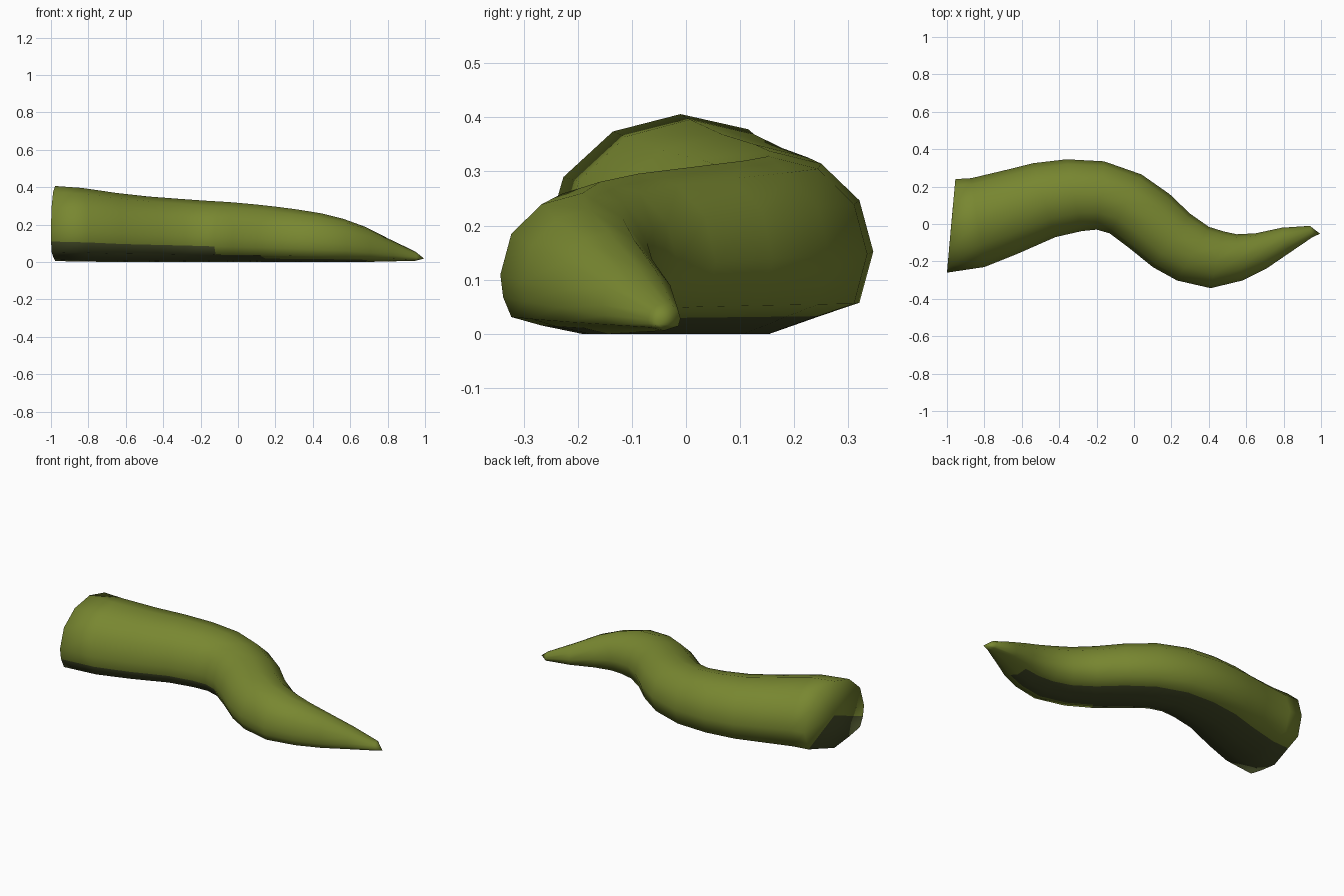
import bpy, bmesh
from mathutils import Vector

if "Cube" in bpy.data.objects:
    bpy.data.objects.remove(bpy.data.objects["Cube"])


def material(name, color):
    m = bpy.data.materials.new(name)
    m.diffuse_color = (*color, 1)
    m.use_nodes = True
    m.node_tree.nodes["Principled BSDF"].inputs["Base Color"].default_value = m.diffuse_color
    return m


skin = material("olive_green", (0.188, 0.242, 0.030))
belly = material("dark_olive", (0.060, 0.073, 0.022))

# stations along the tail: back edge x, y / front edge x, y / bottom z / top z
RINGS = [
    (-0.955, 0.24, -1.00, -0.26, 0.005, 0.406),
    (-0.87, 0.245, -0.80, -0.23, 0.002, 0.396),
    (-0.68, 0.29, -0.62, -0.158, 0, 0.369),
    (-0.54, 0.325, -0.42, -0.07, 0, 0.350),
    (-0.36, 0.346, -0.28, -0.038, 0, 0.338),
    (-0.16, 0.335, -0.20, -0.03, 0, 0.328),
    (0.04, 0.265, -0.13, -0.05, 0, 0.320),
    (0.19, 0.16, -0.03, -0.125, 0, 0.309),
    (0.30, 0.055, 0.10, -0.23, 0, 0.296),
    (0.40, -0.015, 0.23, -0.302, 0, 0.281),
    (0.48, -0.04, 0.41, -0.343, 0, 0.260),
    (0.55, -0.055, 0.58, -0.302, 0, 0.230),
    (0.65, -0.05, 0.71, -0.237, 0, 0.188),
    (0.79, -0.02, 0.83, -0.155, 0.003, 0.122),
    (0.94, -0.01, 0.955, -0.07, 0.006, 0.056),
]

# cross-section with a shallow keel: across, up
SECTION = [(0, 1), (0.5, 0.93), (0.866, 0.73), (1, 0.45), (0.866, 0.17), (0.5, 0.10),
           (0, 0), (-0.5, 0.06), (-0.866, 0.12), (-0.965, 0.26), (-1, 0.42),
           (-0.866, 0.71), (-0.5, 0.92)]

# dark underside: section side -> number of segments painted from the root
DARK = {5: 12, 6: 12, 7: 8, 8: 6}

# tail: rings bridged from the root to the tip
bm = bmesh.new()
loops = []
for bx, by, fx, fy, z0, z1 in RINGS:
    back, front = Vector((bx, by, 0)), Vector((fx, fy, 0))
    mid, half = (back + front) / 2, (back - front) / 2
    loops.append([bm.verts.new(mid + half * u + Vector((0, 0, z0 + (z1 - z0) * v)))
                  for u, v in SECTION])

n = len(SECTION)
for i, (a, b) in enumerate(zip(loops, loops[1:])):
    for k in range(n):
        m = (k + 1) % n
        face = bm.faces.new((a[k], a[m], b[m], b[k]))
        face.material_index = 1 if i < DARK.get(k, 0) else 0

# root cap (fan with a dark lower part) and pointed tip
root = bm.verts.new((-0.978, -0.01, 0.2))
tip = bm.verts.new((0.995, -0.052, 0.018))
for k in range(n):
    m = (k + 1) % n
    cap = bm.faces.new((loops[0][k], root, loops[0][m]))
    cap.material_index = 1 if 4 <= k <= 8 else 0
    bm.faces.new((loops[-1][k], loops[-1][m], tip))

bmesh.ops.recalc_face_normals(bm, faces=bm.faces)
for f in bm.faces:
    f.smooth = True

mesh = bpy.data.meshes.new("tail")
bm.to_mesh(mesh)
bm.free()
mesh.materials.append(skin)
mesh.materials.append(belly)
tail = bpy.data.objects.new("tail", mesh)
bpy.context.collection.objects.link(tail)
